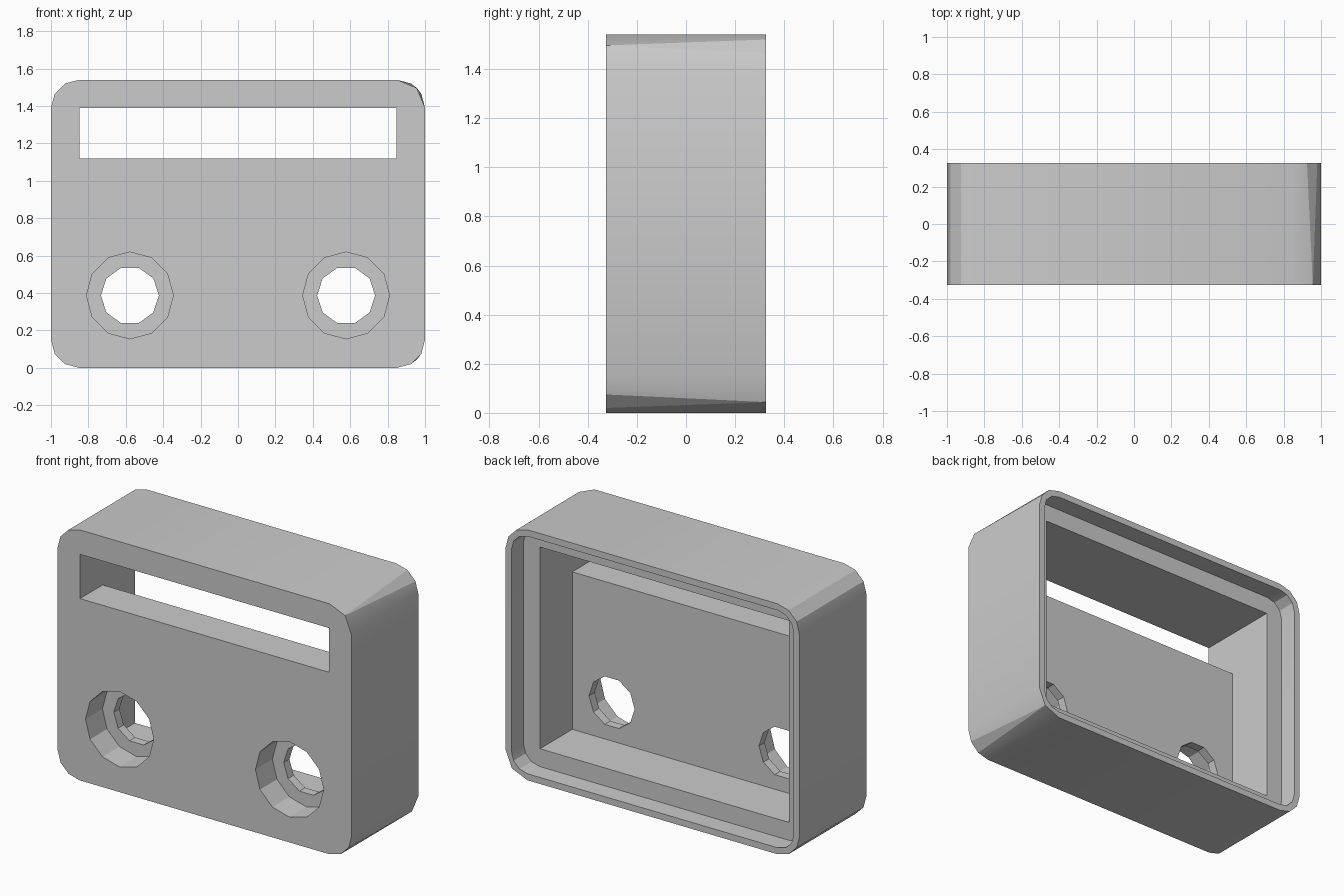
import bpy
import bmesh
import math
from mathutils import Vector

WIDTH, DEPTH, HEIGHT = 2.0, 0.65, 1.54
RADIUS = 0.15
FRONT, BACK = -DEPTH / 2, DEPTH / 2
PLATE_BACK = FRONT + 0.22      # inner face of the front plate
SHELF = BACK - 0.117           # floor of the lid seat
FINE = (0, 30, 60, 90)         # three-sided corner
COARSE = (0, 45, 45, 90)       # two-sided corner

default = bpy.data.objects.get("Cube")
if default:
    bpy.data.objects.remove(default, do_unlink=True)

grey = bpy.data.materials.new("light grey")
grey.use_nodes = True
colour = (0.6, 0.6, 0.6, 1)
grey.diffuse_color = colour
grey.node_tree.nodes["Principled BSDF"].inputs["Base Color"].default_value = colour


def rounded_ring(inset, corners):
    """Rounded rectangle; corners run from top left (+x) anticlockwise."""
    r = RADIUS - inset
    cx, cz = WIDTH / 2 - RADIUS, HEIGHT / 2 - RADIUS
    signs = ((1, 1), (-1, 1), (-1, -1), (1, -1))
    points = []
    for i, ((sx, sz), angles) in enumerate(zip(signs, corners)):
        for a in angles:
            t = math.radians(a + 90 * i)
            points.append((sx * cx + r * math.cos(t),
                           HEIGHT / 2 + sz * cz + r * math.sin(t)))
    return points


def box_ring(x, z0, z1):
    return [(x, z0), (x, z1), (-x, z1), (-x, z0)]


def polygon_ring(x, z, r, sides):
    return [(x + r * math.cos(2 * math.pi * i / sides),
             z + r * math.sin(2 * math.pi * i / sides)) for i in range(sides)]


def loft(name, ring_a, ya, ring_b, yb):
    """Solid between two matching rings at depths ya and yb."""
    bm = bmesh.new()
    a = [bm.verts.new((x, ya, z)) for x, z in ring_a]
    b = [bm.verts.new((x, yb, z)) for x, z in ring_b]
    bm.faces.new(a)
    bm.faces.new(b[::-1])
    for i in range(len(a)):
        j = (i + 1) % len(a)
        bm.faces.new((a[j], a[i], b[i], b[j]))
    bmesh.ops.remove_doubles(bm, verts=bm.verts, dist=0.0001)
    bmesh.ops.recalc_face_normals(bm, faces=bm.faces)
    mesh = bpy.data.meshes.new(name)
    bm.to_mesh(mesh)
    bm.free()
    mesh.materials.append(grey)
    obj = bpy.data.objects.new(name, mesh)
    bpy.context.collection.objects.link(obj)
    return obj


def cut(name, ring, ya, yb):
    """Subtract a straight prism from the housing."""
    cutter = loft(name, ring, ya, ring, yb)
    cutter.hide_render = True
    mod = housing.modifiers.new(name, "BOOLEAN")
    mod.operation = "DIFFERENCE"
    mod.solver = "EXACT"
    mod.object = cutter
    bpy.context.view_layer.objects.active = housing
    bpy.ops.object.modifier_apply(modifier=name)
    bpy.data.objects.remove(cutter, do_unlink=True)


# Outer housing, with slightly uneven corners on the left side
housing = loft("housing",
               rounded_ring(0, (COARSE, FINE, FINE, FINE)), FRONT,
               rounded_ring(0, (FINE, FINE, FINE, COARSE)), BACK)

# Lid seat, main cavity and display slot
cut("lid_seat", rounded_ring(0.04, (FINE,) * 4), SHELF, BACK + 0.1)
cut("cavity", box_ring(0.847, 0.15, 1.39), PLATE_BACK, BACK + 0.1)
cut("display_slot", box_ring(0.847, 1.118, 1.39), FRONT - 0.1, PLATE_BACK + 0.1)

# Stepped holes for the two controls
for side in (-1, 1):
    x, z = side * 0.578, 0.387
    cut("counterbore", polygon_ring(x, z, 0.232, 12), FRONT - 0.1, FRONT + 0.165)
    cut("through_hole", polygon_ring(x, z, 0.155, 10), FRONT - 0.2, PLATE_BACK + 0.1)

# Soften only the gentle bends of the outer corners
bpy.ops.object.select_all(action="DESELECT")
housing.select_set(True)
bpy.context.view_layer.objects.active = housing
bpy.ops.object.shade_smooth_by_angle(angle=math.radians(25))
